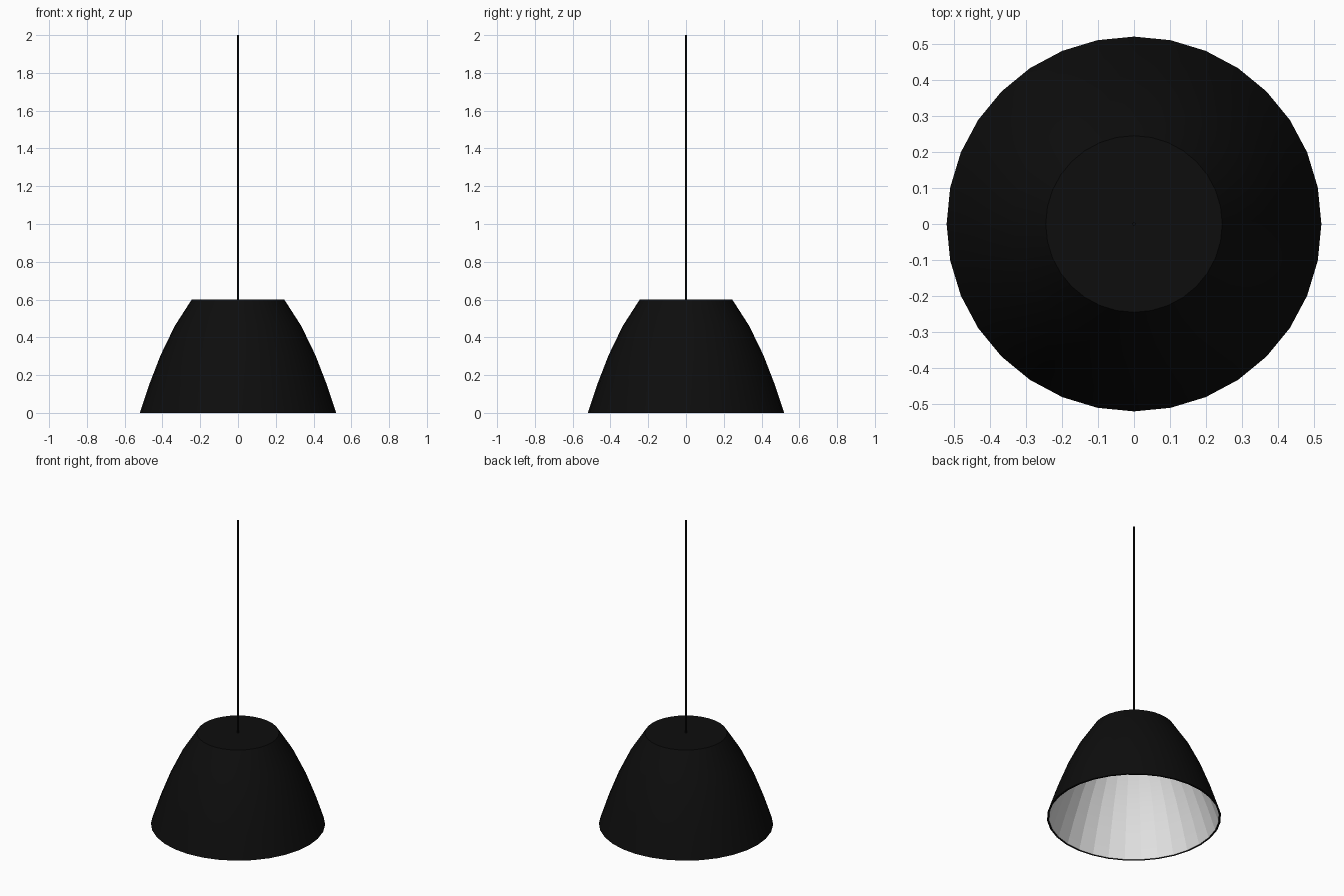
import bpy, bmesh, math

if "Cube" in bpy.data.objects:
    bpy.data.objects.remove(bpy.data.objects["Cube"])

SIDES = 32


def material(name, value):
    m = bpy.data.materials.new(name)
    m.diffuse_color = (value, value, value, 1)
    m.use_nodes = True
    m.node_tree.nodes["Principled BSDF"].inputs["Base Color"].default_value = m.diffuse_color
    return m


black = material("matte black", 0.004)
white = material("inner white", 0.8)


def lathe(name, profile, mat, angle, inward=False):
    """Spin an (r, z) profile round z; a disc closes the last ring."""
    bm = bmesh.new()
    rings = []
    for r, z in profile:
        rings.append([bm.verts.new((r * math.cos(2 * math.pi * i / SIDES),
                                    r * math.sin(2 * math.pi * i / SIDES), z))
                      for i in range(SIDES)])
    for a, b in zip(rings, rings[1:]):
        for i in range(SIDES):
            j = (i + 1) % SIDES
            bm.faces.new((a[i], a[j], b[j], b[i]))
    bm.faces.new(rings[-1])
    if inward:
        bmesh.ops.reverse_faces(bm, faces=bm.faces[:])
    mesh = bpy.data.meshes.new(name)
    bm.to_mesh(mesh)
    bm.free()
    mesh.materials.append(mat)
    ob = bpy.data.objects.new(name, mesh)
    bpy.context.collection.objects.link(ob)
    bpy.ops.object.select_all(action='DESELECT')
    ob.select_set(True)
    bpy.context.view_layer.objects.active = ob
    bpy.ops.object.shade_smooth_by_angle(angle=math.radians(angle))
    return ob


# Outer shade, starting with the thin black rim underneath
outer = [(0.52, 0), (0.47, 0.15), (0.41, 0.305), (0.335, 0.46), (0.245, 0.6)]
lathe("shade_outer", [(0.508, 0)] + outer, black, 30)

# White lining, faceted round the circumference but smooth up the curve
inner = [(r - 0.012, z) for r, z in outer[:-1]] + [(0.24, 0.588)]
lathe("shade_lining", inner, white, 8, inward=True)

# Hanging cord
bpy.ops.mesh.primitive_cylinder_add(vertices=12, radius=0.005, depth=1.4,
                                    location=(0, 0, 1.3))
cord = bpy.context.object
cord.name = "cord"
cord.data.materials.append(black)
bpy.ops.object.shade_smooth_by_angle(angle=math.radians(40))
